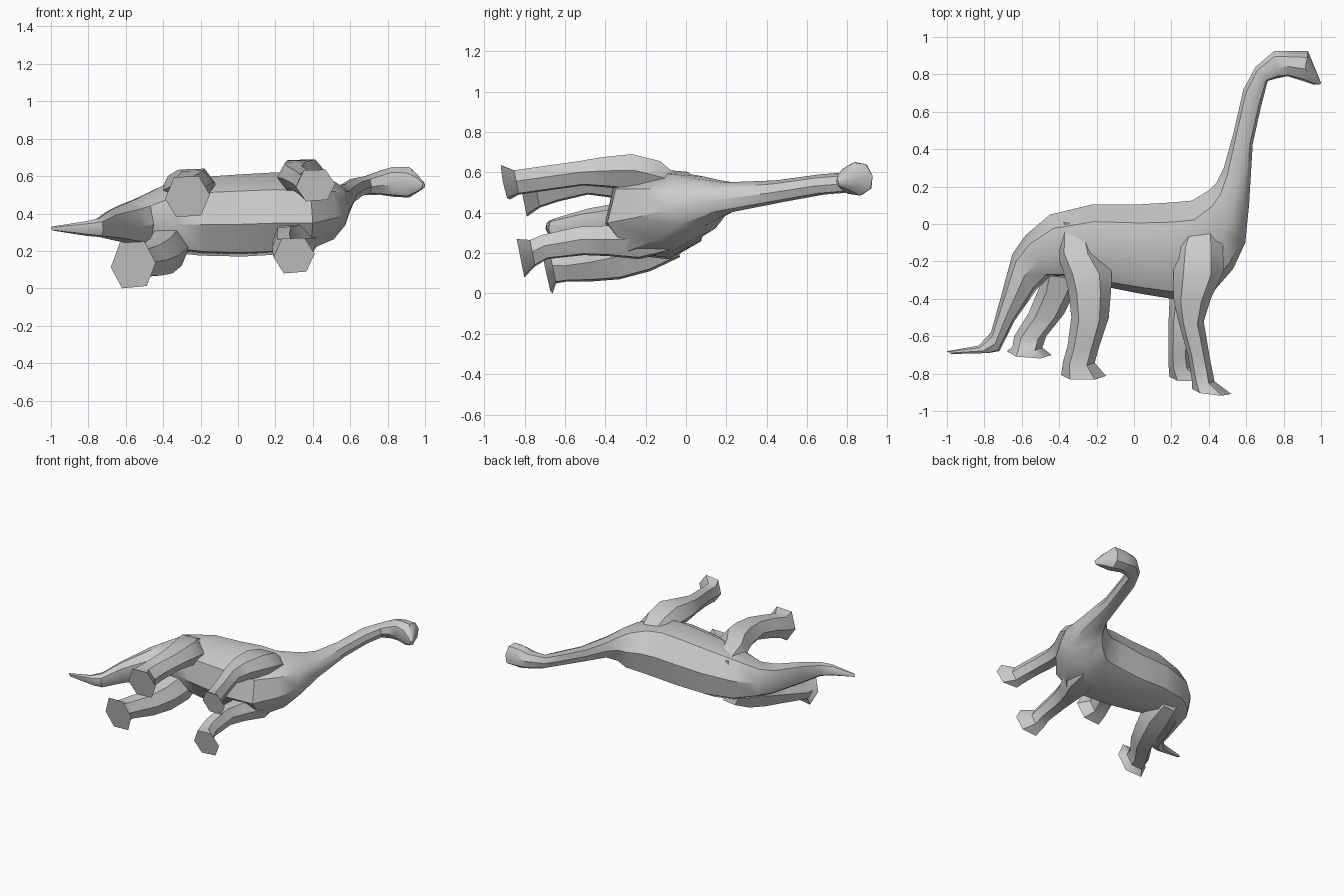
import bpy, bmesh, math
from mathutils import Vector

if "Cube" in bpy.data.objects:
    bpy.data.objects.remove(bpy.data.objects["Cube"], do_unlink=True)

# Single stone-grey colour
GREY = (0.6, 0.6, 0.6, 1.0)
mat = bpy.data.materials.new("stone grey")
mat.use_nodes = True
mat.diffuse_color = GREY
bsdf = mat.node_tree.nodes["Principled BSDF"]
bsdf.inputs["Base Color"].default_value = GREY
bsdf.inputs["Roughness"].default_value = 0.8

# Cross-sections: u runs along the first axis, v along the second
OCTAGON = [(1, 0), (.72, .75), (0, 1), (-.72, .75),
           (-1, 0), (-.72, -.75), (0, -1), (.72, -.75)]
HEXAGON = [(1, .1), (.5, 1), (-.6, .95), (-1, -.1), (-.5, -1), (.6, -.9)]
ROLL = .2  # the animal lies on its side, rolled slightly about x


def loft(name, rings, section):
    """Skin a closed tube over rings of (centre, u axis, v axis)."""
    bm = bmesh.new()
    loops = [[bm.verts.new(c + a * u + b * v) for u, v in section]
             for c, a, b in rings]
    n = len(section)
    for r, s in zip(loops, loops[1:]):
        for i in range(n):
            j = (i + 1) % n
            bm.faces.new((r[i], r[j], s[j], s[i]))
    bm.faces.new(loops[0])
    bm.faces.new(loops[-1])
    bmesh.ops.recalc_face_normals(bm, faces=bm.faces)
    me = bpy.data.meshes.new(name)
    bm.to_mesh(me)
    bm.free()
    me.materials.append(mat)
    ob = bpy.data.objects.new(name, me)
    bpy.context.collection.objects.link(ob)
    bpy.ops.object.select_all(action='DESELECT')
    ob.select_set(True)
    bpy.context.view_layer.objects.active = ob
    bpy.ops.object.shade_smooth_by_angle(angle=math.radians(38))


def spine(name, rows):
    """Rows: back x, y, underside x, y, middle z, half thickness."""
    rings = []
    for tx, ty, bx, by, z, w in rows:
        up = Vector(((tx - bx) / 2, (ty - by) / 2, ROLL * (ty - by) / 2))
        mid = Vector(((tx + bx) / 2, (ty + by) / 2, z))
        rings.append((mid, up, Vector((0, -ROLL * w, w))))
    loft(name, rings, OCTAGON)


def leg(name, rows, tilt=0.0):
    """Rows: y, x, z, half x, half z; tilt lowers the toe end of the sole."""
    rings = []
    for k, (y, x, z, hx, hz) in enumerate(rows):
        slope = tilt if k == len(rows) - 1 else 0.0
        rings.append((Vector((x, y, z)), Vector((hx, slope, 0)),
                      Vector((0, -ROLL * hz, hz))))
    loft(name, rings, HEXAGON)


# Tail, barrel body, long neck and wedge head in one skin
spine("body_neck_and_tail", [
    # tail
    (-1.0, -.68, -.97, -.695, .32, .012),
    (-.83, -.65, -.78, -.69, .32, .04),
    (-.765, -.58, -.72, -.68, .325, .05),
    (-.72, -.42, -.64, -.52, .34, .08),
    (-.65, -.16, -.52, -.35, .35, .11),
    (-.58, -.06, -.45, -.28, .36, .13),
    # body
    (-.45, .05, -.33, -.29, .375, .18),
    (-.22, .105, -.18, -.33, .385, .21),
    (.03, .105, .02, -.37, .39, .22),
    (.20, .115, .20, -.40, .40, .22),
    (.31, .125, .40, -.39, .40, .205),
    (.40, .18, .53, -.24, .42, .17),
    # neck
    (.44, .22, .595, -.10, .45, .12),
    (.48, .30, .615, .10, .475, .075),
    (.53, .48, .635, .43, .505, .055),
    (.585, .72, .68, .63, .54, .05),
    (.65, .84, .715, .765, .55, .05),
    # head
    (.75, .925, .77, .78, .565, .065),
    (.84, .925, .82, .79, .57, .08),
    (.93, .925, .90, .765, .567, .082),
    (.965, .84, .96, .745, .56, .045),
    (1.0, .755, .985, .745, .55, .015)])

# Legs, from hip or shoulder to sole
leg("upper_back_leg", [
    (.02, -.32, .46, .08, .07), (-.14, -.305, .52, .115, .085),
    (-.25, -.25, .545, .13, .09), (-.35, -.237, .555, .115, .085),
    (-.50, -.235, .56, .10, .07), (-.65, -.27, .53, .085, .075),
    (-.74, -.295, .505, .085, .08), (-.81, -.27, .49, .12, .11)])
leg("upper_front_leg", [
    (.0, .36, .49, .09, .07), (-.11, .35, .565, .125, .09),
    (-.25, .345, .60, .135, .09), (-.40, .31, .60, .10, .075),
    (-.52, .305, .595, .068, .06), (-.70, .345, .57, .058, .06),
    (-.84, .37, .55, .06, .06), (-.895, .415, .55, .105, .085)], -.012)
leg("lower_front_leg", [
    (-.08, .34, .31, .10, .10), (-.25, .32, .26, .125, .09),
    (-.40, .275, .26, .085, .075), (-.52, .25, .26, .065, .07),
    (-.70, .245, .23, .06, .06), (-.76, .25, .20, .065, .065),
    (-.82, .30, .175, .11, .095)])
leg("lower_back_leg", [
    (-.05, -.36, .28, .09, .10), (-.20, -.37, .22, .115, .11),
    (-.35, -.41, .17, .10, .10), (-.48, -.47, .145, .095, .085),
    (-.60, -.555, .13, .085, .07), (-.66, -.57, .13, .08, .08),
    (-.69, -.56, .125, .12, .125)], -.008)
